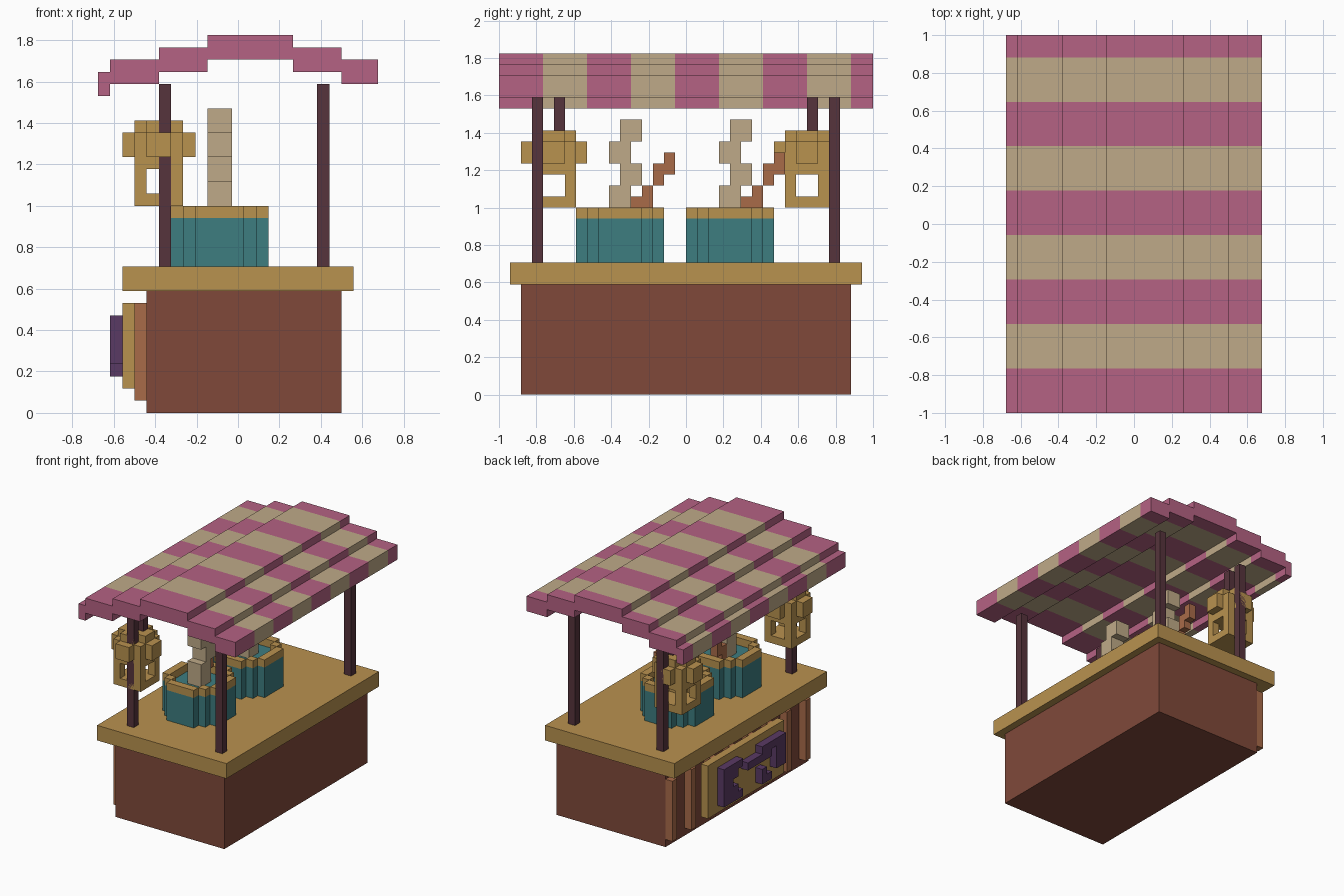
import bpy, bmesh
from mathutils import Vector

if "Cube" in bpy.data.objects:
    bpy.data.objects.remove(bpy.data.objects["Cube"], do_unlink=True)

# Everything sits on a grid of small cubes, 34 along y
U = 2 / 34
ORIGIN = Vector((-11.5, -17, 0))


def material(name, hex_code):
    srgb = [int(hex_code[k:k + 2], 16) / 255 for k in (0, 2, 4)]
    rgba = [c / 12.92 if c < 0.04 else ((c + 0.055) / 1.055) ** 2.4 for c in srgb] + [1]
    mat = bpy.data.materials.new(name)
    mat.use_nodes = True
    mat.diffuse_color = rgba
    mat.node_tree.nodes["Principled BSDF"].inputs["Base Color"].default_value = rgba
    return mat


PINK = material("pink cloth", "b56283")
CREAM = material("cream", "bfaa88")
BROWN = material("red brown wood", "80493a")
GOLD = material("golden wood", "b9924f")
TEAL = material("teal", "3d7d80")
DARK = material("dark wood", "56343c")
PURPLE = material("purple paint", "5a3a64")
COPPER = material("copper wood", "a96b49")


def finish(name, bm, *mats):
    """Place a grid-space bmesh in the scene."""
    bmesh.ops.recalc_face_normals(bm, faces=bm.faces)
    for v in bm.verts:
        v.co = (v.co + ORIGIN) * U
    mesh = bpy.data.meshes.new(name)
    bm.to_mesh(mesh)
    bm.free()
    for m in mats:
        mesh.materials.append(m)
    obj = bpy.data.objects.new(name, mesh)
    bpy.context.collection.objects.link(obj)
    return obj


def box(name, x, y, z, mat):
    bm = bmesh.new()
    bmesh.ops.create_cube(bm, size=1)
    for v in bm.verts:
        v.co = [r[0] if c < 0 else r[1] for c, r in zip(v.co, (x, y, z))]
    return finish(name, bm, mat)


def cells(x, y, z):
    return {(i, j, k) for i in range(*x) for j in range(*y) for k in range(*z)}


def blocks(name, filled, mat):
    """Skin a set of grid cells with outer faces only."""
    bm = bmesh.new()
    for cell in filled:
        for axis in range(3):
            for side in (0, 1):
                near = list(cell)
                near[axis] += 2 * side - 1
                if tuple(near) in filled:
                    continue
                corners = []
                for a, b in ((0, 0), (1, 0), (1, 1), (0, 1)):
                    p = list(cell)
                    p[axis] += side
                    p[(axis + 1) % 3] += a
                    p[(axis + 2) % 3] += b
                    corners.append(bm.verts.new(p))
                bm.faces.new(corners if side else corners[::-1])
    bmesh.ops.remove_doubles(bm, verts=bm.verts, dist=0.01)
    bmesh.ops.dissolve_limit(bm, angle_limit=0.02, verts=bm.verts, edges=bm.edges)
    return finish(name, bm, mat)


# Counter
box("stall_body", (4, 20), (2, 32), (0, 10), BROWN)
box("counter_top", (2, 21), (1, 33), (10, 12), GOLD)

# Sign side: battens, board and painted raised emblem
for j in range(3, 32, 4):
    box("batten", (3, 4), (j, j + 1), (1, 9), COPPER)
box("sign_board", (2, 3), (10, 26), (2, 9), GOLD)
emblem = ["####....#####",
          "###..#####.##",
          "##.........##",
          "###.....#..##",
          "####....##..."]
blocks("sign_emblem", {(1, 23 - c, 7 - r) for r, row in enumerate(emblem)
                       for c, mark in enumerate(row) if mark == "#"}, PURPLE)

# Posts
for i in (5, 18):
    for j in (3, 30):
        box("post", (i, i + 1), (j, j + 1), (12, 27), DARK)

# Stepped awning: profile swept along y, cut into stripes
top = [(0, 28), (1, 28), (1, 29), (5, 29), (5, 30), (9, 30), (9, 31),
       (16, 31), (16, 30), (20, 30), (20, 29), (23, 29)]
under = [(23, 27), (20, 27), (20, 28), (16, 28), (16, 29), (9, 29), (9, 28),
         (5, 28), (5, 27), (1, 27), (1, 26), (0, 26)]
bm = bmesh.new()
end = bm.faces.new([bm.verts.new((x, 0, z)) for x, z in top + under])
swept = bmesh.ops.extrude_face_region(bm, geom=[end], use_keep_orig=True)
for v in swept["geom"]:
    if isinstance(v, bmesh.types.BMVert):
        v.co.y = 34
for y in range(4, 34, 4):
    bmesh.ops.bisect_plane(bm, geom=bm.verts[:] + bm.edges[:] + bm.faces[:],
                           plane_co=(0, y, 0), plane_no=(0, 1, 0))
for f in bm.faces:
    f.material_index = int(f.calc_center_bounds().y // 4) % 2 if len(f.verts) < 20 else 0
finish("striped_awning", bm, PINK, CREAM)


# Tubs with a rising swirl and a stirring stick
def round_cells(j, z):
    return (cells((6, 14), (j + 2, j + 6), z) | cells((7, 13), (j + 1, j + 7), z)
            | cells((8, 12), (j, j + 8), z))


for j in (7, 17):
    blocks("tub", round_cells(j, (12, 16)), TEAL)
    disc = round_cells(j, (16, 17))
    inner = {(a, b, c) for a, b, c in disc
             if {(a + 1, b, c), (a - 1, b, c), (a, b + 1, c), (a, b - 1, c)} <= disc}
    blocks("tub_rim", disc - inner, GOLD)
    swirl = cells((9, 11), (j + 3, j + 5), (16, 17))
    for n in range(4):
        s = j + 3 + n % 2
        swirl |= cells((9, 11), (s, s + 2), (17 + 2 * n, 19 + 2 * n))
    blocks("swirl", swirl, CREAM)
    steps = [(5, 16), (5, 17), (6, 17), (6, 18), (7, 19), (7, 20), (8, 20), (8, 21)]
    blocks("stirring_stick", {(9, j + a, z) for a, z in steps}, COPPER)

# Hanging lanterns: open cage, solid head with a cap on each side
for j in (3, 26):
    cage = cells((3, 7), (j, j + 4), (17, 23))
    cage -= cells((4, 6), (j, j + 4), (18, 20)) | cells((3, 7), (j + 1, j + 3), (18, 20))
    cage |= cells((2, 8), (j + 1, j + 3), (21, 23)) | cells((4, 6), (j - 1, j + 5), (21, 23))
    cage |= cells((3, 7), (j + 1, j + 3), (23, 24)) | cells((4, 6), (j, j + 4), (23, 24))
    blocks("lantern", cage, GOLD)
    box("lantern_hook", (5, 6), (j + 2, j + 3), (24, 27), DARK)
